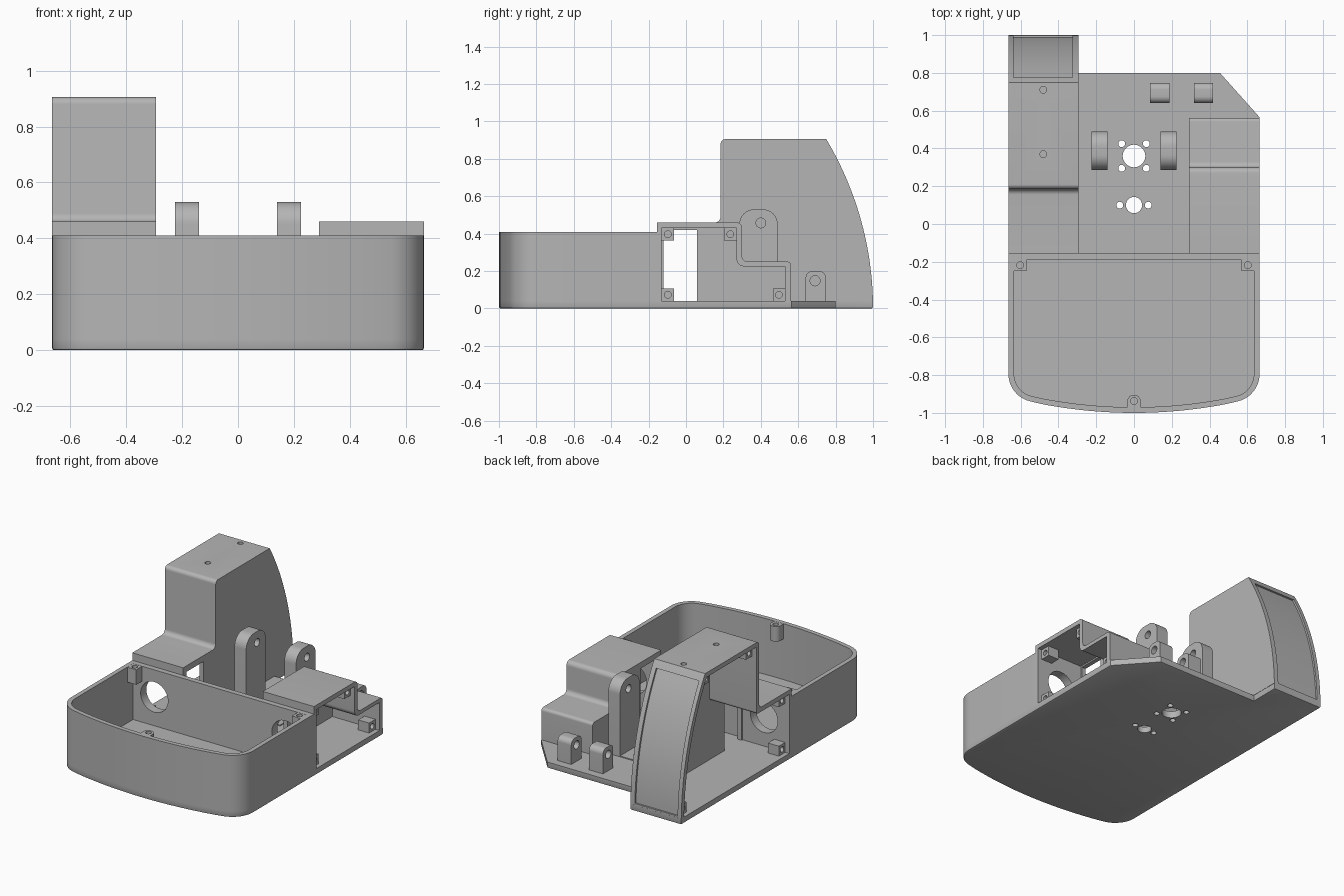
import bpy, bmesh, math
from mathutils import Vector

if "Cube" in bpy.data.objects:
    bpy.data.objects.remove(bpy.data.objects["Cube"])

grey = bpy.data.materials.new("plain_grey")
grey.diffuse_color = (0.46, 0.46, 0.46, 1)
grey.use_nodes = True
grey.node_tree.nodes["Principled BSDF"].inputs["Base Color"].default_value = grey.diffuse_color

W, FLOOR, T = 0.665, 0.04, 0.03


# ---- 2D profile helpers ----
def fillet(pts, n=8):
    """Round polygon corners given as (a, b, radius)."""
    out = []
    for i, p in enumerate(pts):
        c = Vector(p[:2])
        r = p[2] if len(p) > 2 else 0
        if r == 0:
            out.append(tuple(c))
            continue
        u = (Vector(pts[i - 1][:2]) - c).normalized()
        v = (Vector(pts[(i + 1) % len(pts)][:2]) - c).normalized()
        half = u.angle(v) / 2
        mid = c + (u + v).normalized() * (r / math.sin(half))
        s, e = c + u * (r / math.tan(half)) - mid, c + v * (r / math.tan(half)) - mid
        a0 = math.atan2(s.y, s.x)
        d = (math.atan2(e.y, e.x) - a0 + math.pi) % (2 * math.pi) - math.pi
        out += [(mid.x + r * math.cos(a0 + d * k / n), mid.y + r * math.sin(a0 + d * k / n))
                for k in range(n + 1)]
    return out


def rect(a0, a1, b0, b1):
    return [(a0, b0), (a1, b0), (a1, b1), (a0, b1)]


def circle(a, b, r, n=32):
    return [(a + r * math.cos(2 * math.pi * k / n), b + r * math.sin(2 * math.pi * k / n))
            for k in range(n)]


def front_edge(off):
    """Bowed front with rounded corners, from left to right."""
    def y(x):
        return -1 + off + 2.58 - math.sqrt(2.58 ** 2 - x * x)
    w = W - off
    arc = [(x, y(x)) for x in (-0.48 + 0.06 * k for k in range(17))]
    return [(-w, y(w), 0.15 - off)] + arc + [(w, y(w), 0.15 - off)]


def back_curve(off, z0, z1, n=20):
    """Curved rear of the tower as (y, z) points."""
    R = 1.763
    zs = [z0 + (z1 - z0) * k / n for k in range(n + 1)]
    return [(1 - R + math.sqrt((R - off) ** 2 - z * z), z) for z in zs]


# ---- solid helpers: a solid is (axis, profile, low, high) ----
def build(name, solids, bottom_bevel=0):
    bm = bmesh.new()
    for axis, pts, lo, hi in solids:
        place = {'x': lambda a, b, c: (c, a, b), 'y': lambda a, b, c: (a, c, b),
                 'z': lambda a, b, c: (a, b, c)}[axis]
        low = [bm.verts.new(place(a, b, lo)) for a, b in pts]
        top = [bm.verts.new(place(a, b, hi)) for a, b in pts]
        bm.faces.new(low)
        bm.faces.new(top)
        for i in range(len(pts)):
            bm.faces.new((low[i - 1], low[i], top[i], top[i - 1]))
    bmesh.ops.recalc_face_normals(bm, faces=bm.faces)
    if bottom_bevel:
        edges = [e for e in bm.edges if all(abs(v.co.z) < 1e-6 for v in e.verts)]
        bmesh.ops.bevel(bm, geom=edges, offset=bottom_bevel, segments=2, profile=0.5, affect='EDGES')
    me = bpy.data.meshes.new(name)
    bm.to_mesh(me)
    bm.free()
    ob = bpy.data.objects.new(name, me)
    bpy.context.collection.objects.link(ob)
    return ob


def make(name, solids, cuts=(), bottom_bevel=0):
    ob = build(name, solids, bottom_bevel)
    ob.data.materials.append(grey)
    bpy.ops.object.select_all(action='DESELECT')
    bpy.context.view_layer.objects.active = ob
    ob.select_set(True)
    for cut in cuts:
        cutter = build("cutter", [cut])
        cutter.hide_render = True
        m = ob.modifiers.new("cut", 'BOOLEAN')
        m.operation, m.solver, m.object = 'DIFFERENCE', 'EXACT', cutter
        bpy.ops.object.modifier_apply(modifier=m.name)
        bpy.data.objects.remove(cutter)
    bpy.ops.object.shade_smooth_by_angle(angle=math.radians(30))
    return ob


# ---- base plate and raised pad, with mounting holes ----
holes = [(0, 0.36, 0.06), (0, 0.1, 0.043), (-0.075, 0.1, 0.018), (0.075, 0.1, 0.018)]
holes += [(sx * 0.065, 0.36 + sy * 0.065, 0.018) for sx in (-1, 1) for sy in (-1, 1)]
drills = [('z', circle(*h), -0.1, 0.1) for h in holes]
outline = fillet(front_edge(0) + [(W, 0.565), (0.455, 0.8), (-0.295, 0.8), (-0.295, 1), (-W, 1)])
make("base_plate", [('z', outline, 0, FLOOR)], drills, 0.008)
make("mount_pad", [('z', rect(-0.14, 0.14, 0.24, 0.49), FLOOR, 0.046)], drills)

# ---- front tray walls with round cable openings ----
cable = [('y', circle(x, 0.23, 0.1, 40), -0.3, -0.1) for x in (-0.48, 0.48)]
tray_out = fillet(front_edge(0) + [(W, -0.155), (-W, -0.155)])
tray_in = fillet(front_edge(T) + [(W - T, -0.19), (T - W, -0.19)])
make("tray_wall", [('z', tray_out, FLOOR, 0.41)], [('z', tray_in, 0.0, 0.5)] + cable)

# ---- tray screw bosses ----
for side in (-1, 1):
    x0, x1 = sorted((side * 0.57, side * 0.64))
    make("tray_corner_boss", [('z', rect(x0, x1, -0.25, -0.185), 0.31, 0.409)],
         [('z', circle(side * 0.603, -0.218, 0.018, 20), 0.33, 0.5)])
boss = fillet([(-0.035, -0.98), (0.035, -0.98), (0.035, -0.905, 0.033), (-0.035, -0.905, 0.033)])
make("tray_front_boss", [('z', boss, 0.31, 0.409)],
     [('z', circle(0, -0.937, 0.018, 20), 0.33, 0.5)])

# ---- left tower: hollow, open to the left, recessed rear panel ----
tower = fillet([(-0.155, FLOOR), (-0.155, 0.46), (0.185, 0.46, 0.03), (0.185, 0.905, 0.025)]
               + back_curve(0, 0.905, FLOOR))
cavity = fillet([(-0.13, 0.03), (-0.13, 0.43), (0.215, 0.43, 0.02), (0.215, 0.875)]
                + back_curve(T, 0.875, 0.03))
panel = back_curve(-0.05, 0.05, 0.86) + back_curve(0.012, 0.86, 0.05)
window = rect(-0.12, 0.06, 0.03, 0.42)
make("left_tower", [('x', tower, -W, -0.293)],
     [('x', cavity, -0.8, -0.323), ('x', panel, -0.638, -0.325), ('x', window, -0.4, -0.2), cable[0]]
     + [('z', circle(-0.48, y, 0.018, 20), 0.8, 1.0) for y in (0.37, 0.71)])

# ---- right housing: stepped, hollow, open to the right ----
shell = fillet([(-0.155, FLOOR), (-0.155, 0.46), (0.3, 0.46, 0.03), (0.3, 0.25, 0.03),
                (0.562, 0.25, 0.02), (0.562, FLOOR)])
hollow = fillet([(-0.13, 0.03), (-0.13, 0.43), (0.27, 0.43), (0.27, 0.225, 0.04),
                 (0.53, 0.225), (0.53, 0.03)])
make("right_housing", [('x', shell, 0.29, W)],
     [('x', hollow, 0.32, 0.8), ('x', window, 0.2, 0.4), cable[1]])

# ---- cover screw bosses inside both open sides ----
right_spots = [(-0.097, 0.397), (0.237, 0.397), (-0.097, 0.073), (0.497, 0.073)]
left_spots = [(-0.097, 0.397), (-0.097, 0.073), (0.248, 0.842), (0.7, 0.842), (0.935, 0.073)]
for name, side, spots in (("right", 1, right_spots), ("left", -1, left_spots)):
    b0, b1 = sorted((side * 0.635, side * 0.555))
    h0, h1 = sorted((side * 0.7, side * 0.58))
    for y, z in spots:
        make(name + "_cover_boss", [('x', rect(y - 0.033, y + 0.033, z - 0.033, z + 0.033), b0, b1)],
             [('x', circle(y, z, 0.018, 20), h0, h1)])


# ---- upright hinge ears ----
def ear(name, x0, x1, y0, y1, top, r, hole):
    prof = fillet([(y0, FLOOR), (y1, FLOOR), (y1, top, r), (y0, top, r)], 10)
    make(name, [('x', prof, x0, x1)], [('x', circle(*hole), x0 - 0.1, x1 + 0.1)])


for x0, x1 in ((-0.225, -0.14), (0.14, 0.225)):
    ear("centre_ear", x0, x1, 0.285, 0.49, 0.53, 0.08, (0.4, 0.457, 0.026))
for x0, x1 in ((0.085, 0.187), (0.317, 0.417)):
    ear("rear_ear", x0, x1, 0.64, 0.747, 0.2, 0.035, (0.69, 0.148, 0.027))
